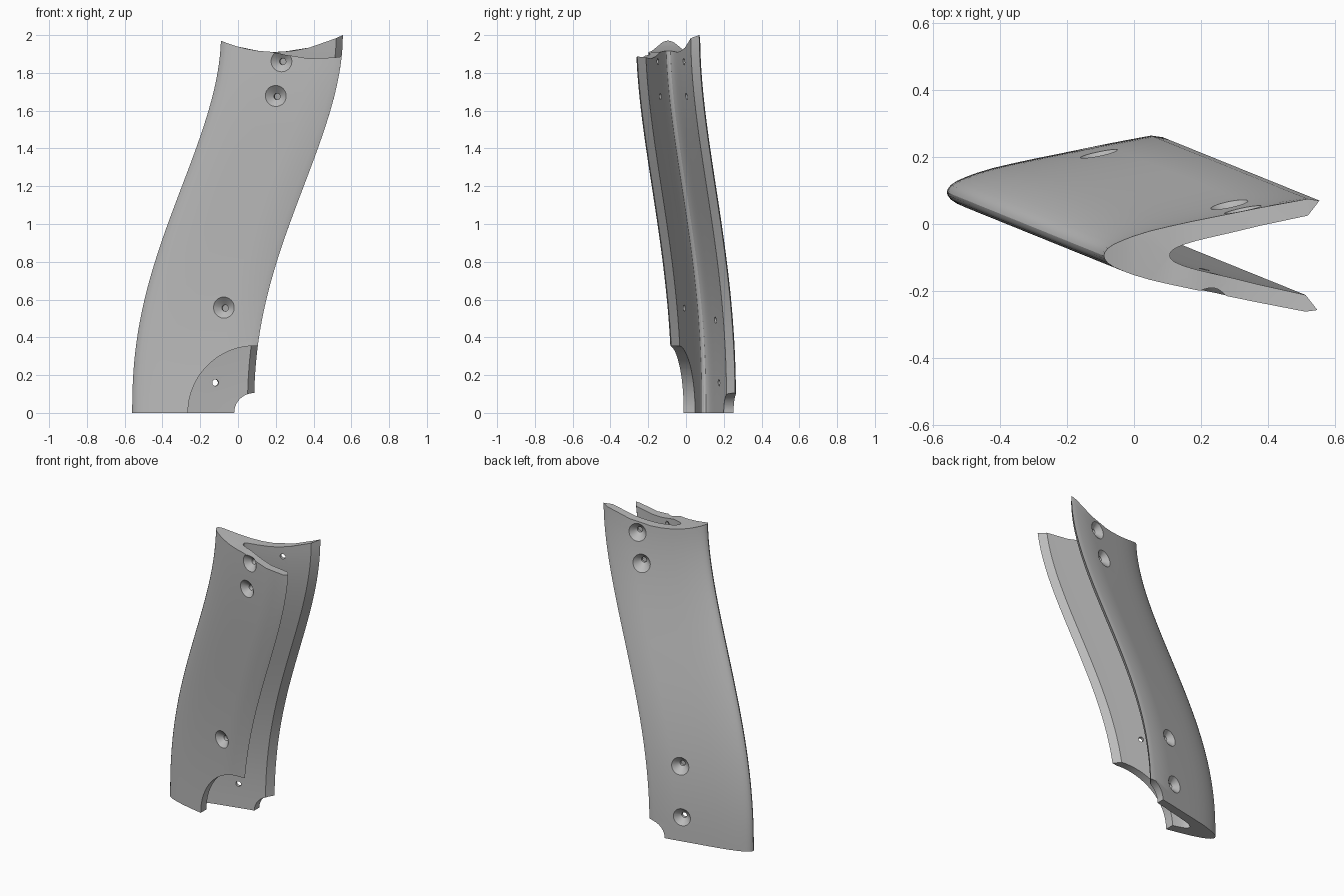
import bpy, bmesh, math
from mathutils import Vector

if "Cube" in bpy.data.objects:
    bpy.data.objects.remove(bpy.data.objects["Cube"])

ROWS = 48
SHIFT = Vector((0.47, -0.19))          # sideways drift from bottom to top
MID = 0.095                            # height of the section's mirror line at the bottom

# Half of the channel section (distance along, half width), nose first
OUTER = [(-0.56, 0), (-0.557, 0.010), (-0.548, 0.022), (-0.53, 0.034), (-0.50, 0.047),
         (-0.47, 0.058), (-0.42, 0.073), (-0.36, 0.087), (-0.29, 0.102), (-0.225, 0.115),
         (-0.09, 0.143), (0.05, 0.170), (0.085, 0.165)]
INNER = [(0.05, 0.120), (-0.09, 0.089), (-0.17, 0.069), (-0.23, 0.055), (-0.28, 0.043),
         (-0.32, 0.031), (-0.345, 0.020), (-0.357, 0.010), (-0.36, 0)]


def sway(z):
    t = min(max(z / 2, 0), 1) ** 1.207
    return SHIFT * (t * t * (3 - 2 * t))


def top_height(x, side):
    """Concave top edge; the front arm falls away towards its tip."""
    u = x + SHIFT.x - 0.2
    z = 1.911 + 0.71 * u * u
    return z - 0.32 * max(u, 0) if side < 0 else z


def half_width(x):
    for (x0, w0), (x1, w1) in zip(OUTER, OUTER[1:]):
        if x0 <= x <= x1:
            return w0 + (w1 - w0) * (x - x0) / (x1 - x0)


def add_object(name, bm):
    bmesh.ops.recalc_face_normals(bm, faces=bm.faces)
    mesh = bpy.data.meshes.new(name)
    bm.to_mesh(mesh)
    bm.free()
    obj = bpy.data.objects.new(name, mesh)
    bpy.context.collection.objects.link(obj)
    return obj


def lathe(name, profile, origin, axis, steps=40):
    """Closed solid of revolution: profile of (distance along axis, radius)."""
    bm = bmesh.new()
    turn = axis.to_track_quat('Z', 'Y')
    rings = []
    for d, r in profile:
        rings.append([bm.verts.new(origin + turn @ Vector(
            (r * math.cos(math.tau * i / steps), r * math.sin(math.tau * i / steps), d)))
            for i in range(steps)])
    for a, b in zip(rings, rings[1:]):
        for i in range(steps):
            j = (i + 1) % steps
            bm.faces.new((a[i], a[j], b[j], b[i]))
    bm.faces.new(rings[0])
    bm.faces.new(rings[-1])
    obj = add_object(name, bm)
    obj.hide_render = True
    return obj


# Curved channel body: one section swept up the S-shaped path
half = OUTER + INNER
loop = [(x, w, 1) for x, w in half] + [(x, w, -1) for x, w in reversed(half[1:-1])]
bm = bmesh.new()
grid = []
for k in range(ROWS + 1):
    row = []
    for x, w, side in loop:
        z = top_height(x, side) * k / ROWS
        s = sway(z)
        row.append(bm.verts.new((x + s.x, MID + side * w + s.y, z)))
    grid.append(row)
n = len(loop)
for a, b in zip(grid, grid[1:]):
    for i in range(n):
        j = (i + 1) % n
        bm.faces.new((a[i], a[j], b[j], b[i]))
# End caps as strips between the outer and inner skins
for row in (grid[0], grid[-1]):
    cap = bm.faces.new(row)
    bmesh.ops.triangulate(bm, faces=[cap])
body = add_object("curved_channel", bm)

# Rounded notches at the lower corners
cutters = [
    lathe("front_notch_cutter", [(0, 0.355), (0.69, 0.355)], Vector((0.09, -0.6, 0)),
          Vector((0, 1, 0)), 96),
    lathe("back_notch_cutter", [(0, 0.105), (0.6, 0.105)], Vector((0.085, 0.09, 0)),
          Vector((0, 1, 0)), 64),
]

# Countersunk screw holes: (x, z, side)
HOLES = [(0.23, 1.86, -1), (0.20, 1.675, -1), (-0.075, 0.555, -1),
         (0.325, 1.86, 1), (0.285, 1.675, 1), (-0.105, 0.49, 1), (-0.13, 0.16, 1)]
SINK = [(-0.02, 0.075), (0, 0.056), (0.034, 0.017), (0.09, 0.017)]
for x, z, side in HOLES:
    s = sway(z)
    y = MID + s.y + side * half_width(x - s.x)
    inward = Vector((0.2, -side, 0)).normalized()
    cutters.append(lathe("screw_hole_cutter", SINK, Vector((x, y, z)), inward))

bpy.ops.object.select_all(action='DESELECT')
bpy.context.view_layer.objects.active = body
body.select_set(True)
for cutter in cutters:
    mod = body.modifiers.new("cut", 'BOOLEAN')
    mod.operation = 'DIFFERENCE'
    mod.solver = 'EXACT'
    mod.object = cutter
    bpy.ops.object.modifier_apply(modifier=mod.name)
    bpy.data.objects.remove(cutter)

# Plain grey finish
grey = bpy.data.materials.new("plain_grey")
grey.use_nodes = True
colour = (0.5, 0.5, 0.5, 1)
grey.diffuse_color = colour
grey.node_tree.nodes["Principled BSDF"].inputs["Base Color"].default_value = colour
body.data.materials.clear()
body.data.materials.append(grey)
bpy.ops.object.shade_smooth_by_angle(angle=math.radians(30))
